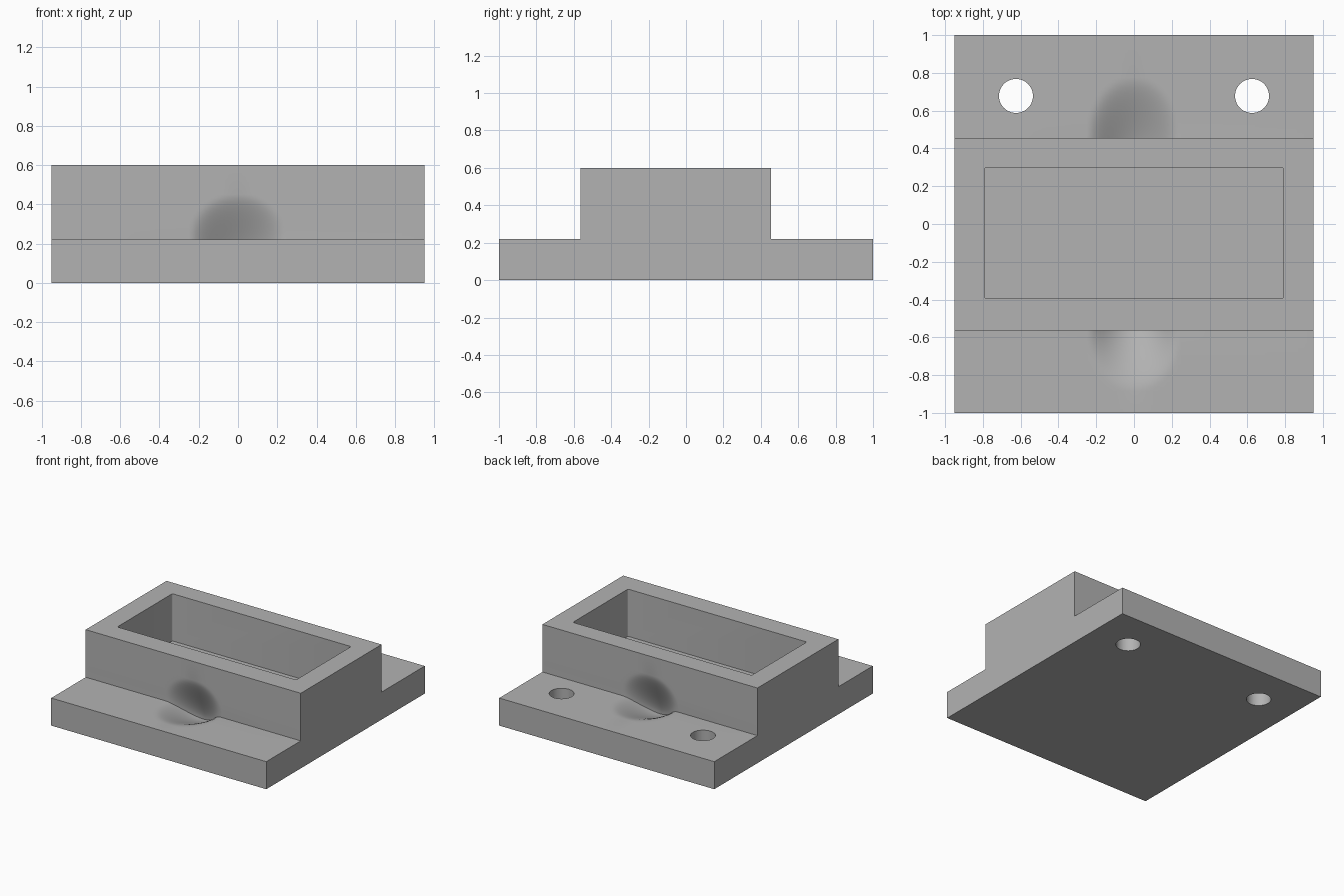
import bpy, bmesh
from mathutils import Vector

cube = bpy.data.objects.get("Cube")
if cube:
    bpy.data.objects.remove(cube, do_unlink=True)

HALF_X, BASE_Z, TOP_Z = 0.95, 0.22, 0.6
WALL_FRONT, WALL_BACK = -0.565, 0.455
DENT = Vector((0.25, 0.32, 0.23))   # reach of each dent along x, y, z

grey = bpy.data.materials.new("plain grey")
grey.use_nodes = True
color = (0.45, 0.45, 0.45, 1)
grey.diffuse_color = color
grey.node_tree.nodes["Principled BSDF"].inputs["Base Color"].default_value = color


def make_object(name, bm):
    mesh = bpy.data.meshes.new(name)
    bmesh.ops.recalc_face_normals(bm, faces=bm.faces)
    bm.to_mesh(mesh)
    bm.free()
    mesh.materials.append(grey)
    obj = bpy.data.objects.new(name, mesh)
    bpy.context.collection.objects.link(obj)
    return obj


# Stepped block: side profile extruded across x
bm = bmesh.new()
profile = [(-1, 0), (1, 0), (1, BASE_Z), (WALL_BACK, BASE_Z), (WALL_BACK, TOP_Z),
           (WALL_FRONT, TOP_Z), (WALL_FRONT, BASE_Z), (-1, BASE_Z)]
face = bm.faces.new([bm.verts.new((-HALF_X, y, z)) for y, z in profile])
side = bmesh.ops.extrude_face_region(bm, geom=[face])["geom"]
bmesh.ops.translate(bm, vec=(2 * HALF_X, 0, 0),
                    verts=[v for v in side if isinstance(v, bmesh.types.BMVert)])


# Extra cuts around the dents
def cut(axis, value):
    normal, point = Vector(), Vector()
    normal[axis], point[axis] = 1, value
    bmesh.ops.bisect_plane(bm, geom=bm.verts[:] + bm.edges[:] + bm.faces[:],
                           plane_co=point, plane_no=normal, dist=1e-5)


STEPS = 14
for i in range(-STEPS, STEPS + 1):
    cut(0, DENT.x * i / STEPS)
for i in range(STEPS + 1):
    cut(1, WALL_FRONT - DENT.y * i / STEPS)
    cut(1, WALL_BACK + DENT.y * i / STEPS)
    cut(2, BASE_Z + DENT.z * i / STEPS)

# Soft dents pushed into the inner corner between ledge and wall
for wall, outward in ((WALL_FRONT, -1), (WALL_BACK, 1)):
    for v in bm.verts:
        d = v.co - Vector((0, wall, BASE_Z))
        if d.y * outward < -1e-4 or d.z < -1e-4:
            continue
        t = sum((d[k] / DENT[k]) ** 2 for k in range(3))
        if t < 1:
            push = (1 - t) ** 2
            v.co.y -= outward * 0.13 * push
            v.co.z -= 0.13 * push
body = make_object("housing", bm)

# Pocket cutter with slightly rounded upright corners
bm = bmesh.new()
bmesh.ops.create_cube(bm, size=1)
bmesh.ops.scale(bm, vec=(1.58, 0.695, 0.6), verts=bm.verts)
bmesh.ops.translate(bm, vec=(0, -0.048, BASE_Z + 0.303), verts=bm.verts)
upright = [e for e in bm.edges if abs(e.verts[0].co.z - e.verts[1].co.z) > 0.1]
bmesh.ops.bevel(bm, geom=upright, offset=0.01, segments=3, profile=0.5, affect='EDGES')
cutters = [make_object("pocket_cutter", bm)]

# Screw hole cutters
for name, sign in (("right", -1), ("left", 1)):
    bm = bmesh.new()
    bmesh.ops.create_cone(bm, cap_ends=True, segments=48, radius1=0.09, radius2=0.09, depth=1)
    bmesh.ops.translate(bm, vec=(sign * 0.625, 0.678, 0.1), verts=bm.verts)
    cutters.append(make_object(name + "_hole_cutter", bm))

bpy.context.view_layer.objects.active = body
for cutter in cutters:
    mod = body.modifiers.new(cutter.name, 'BOOLEAN')
    mod.operation, mod.solver, mod.object = 'DIFFERENCE', 'EXACT', cutter
    bpy.ops.object.modifier_apply(modifier=mod.name)
    bpy.data.objects.remove(cutter, do_unlink=True)

# Smooth dents and holes, crisp corners
bpy.ops.object.select_all(action='DESELECT')
body.select_set(True)
bpy.ops.object.shade_smooth_by_angle(angle=0.6)
